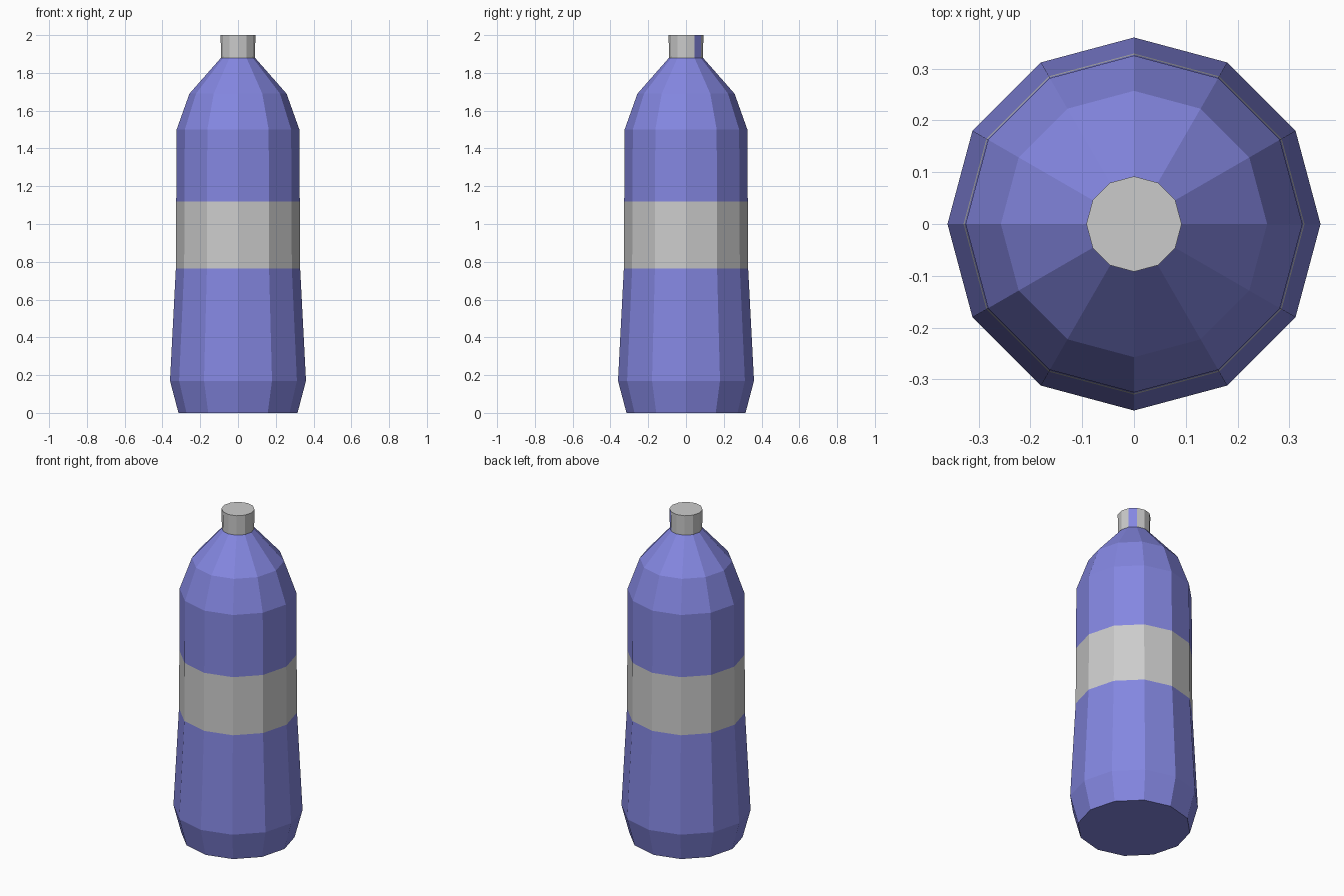
import bpy, bmesh
from math import cos, sin, tau

if "Cube" in bpy.data.objects:
    bpy.data.objects.remove(bpy.data.objects["Cube"])

SIDES = 12

blue = bpy.data.materials.new("blue_plastic")
blue.diffuse_color = (0.23, 0.24, 0.75, 1)
blue.use_nodes = True
blue.node_tree.nodes["Principled BSDF"].inputs["Base Color"].default_value = blue.diffuse_color
grey = bpy.data.materials.new("plain_grey")
grey.diffuse_color = (0.6, 0.6, 0.6, 1)
grey.use_nodes = True
grey.node_tree.nodes["Principled BSDF"].inputs["Base Color"].default_value = grey.diffuse_color


def lathe(name, profile, material, close_bottom=False, close_top=False):
    """Turn a (radius, height) profile into a flat-faced twelve-sided part."""
    bm = bmesh.new()
    rings = [[bm.verts.new((r * cos(tau * i / SIDES), r * sin(tau * i / SIDES), z))
              for i in range(SIDES)] for r, z in profile]
    for low, high in zip(rings, rings[1:]):
        for i in range(SIDES):
            j = (i + 1) % SIDES
            bm.faces.new((low[i], low[j], high[j], high[i]))
    if close_bottom:
        bm.faces.new(rings[0][::-1])
    if close_top:
        bm.faces.new(rings[-1])
    mesh = bpy.data.meshes.new(name)
    bm.to_mesh(mesh)
    bm.free()
    obj = bpy.data.objects.new(name, mesh)
    bpy.context.collection.objects.link(obj)
    mesh.materials.append(material)
    return obj


# Lower body with tapered foot
lathe("lower_body", [(0.315, 0), (0.36, 0.17), (0.329, 0.765)], blue, close_bottom=True)

# Label band
lathe("label_band", [(0.329, 0.765), (0.327, 1.12)], grey)

# Upper body and shoulder
lathe("upper_body", [(0.327, 1.12), (0.325, 1.5), (0.257, 1.69), (0.09, 1.88)], blue)

# Cap, with one blue side facing back right
cap = lathe("cap", [(0.09, 1.88), (0.092, 2.0)], grey, close_top=True)
cap.data.materials.append(blue)
cap.data.polygons[1].material_index = 1
